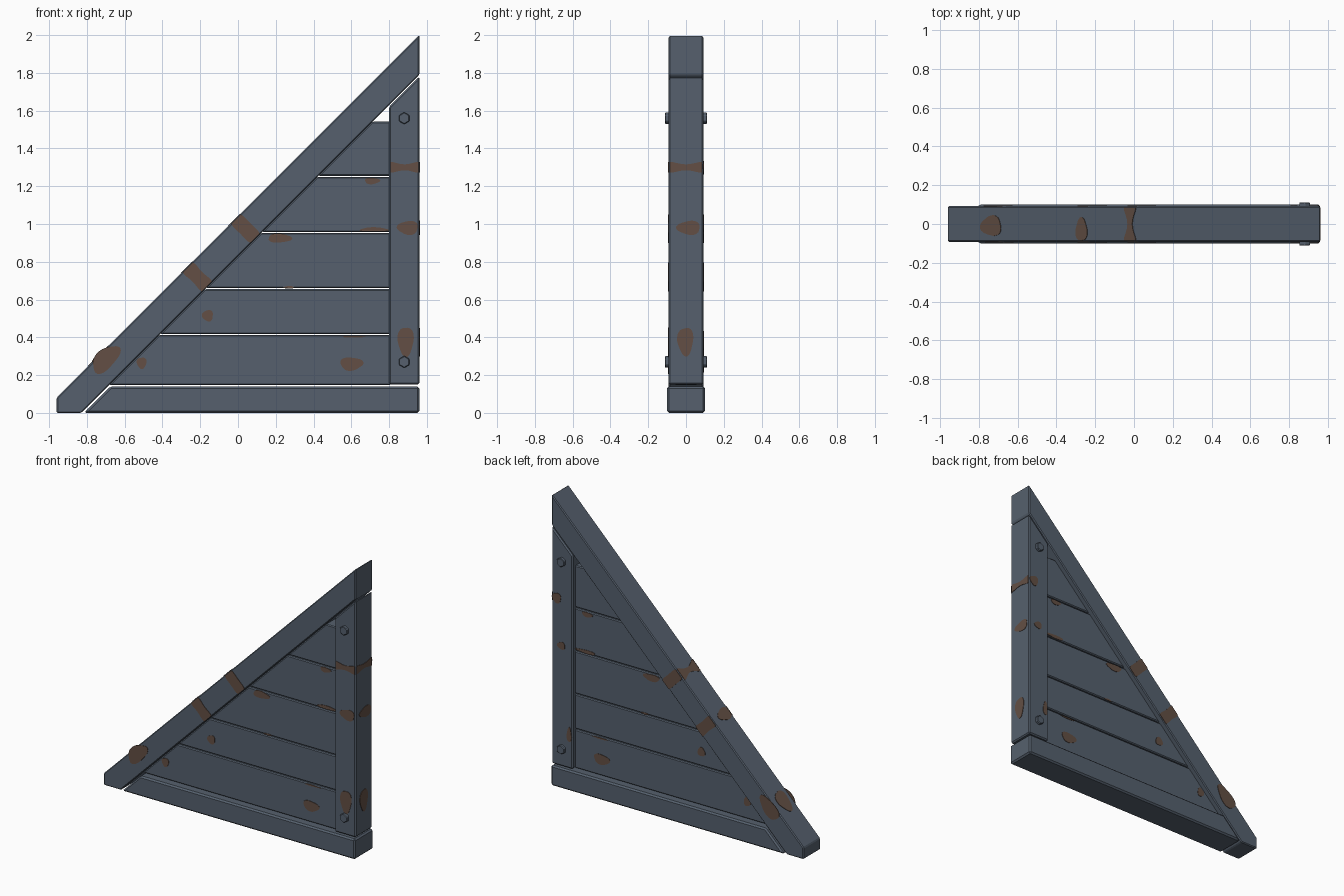
import bpy, bmesh, math
from mathutils import Vector

if "Cube" in bpy.data.objects:
    bpy.data.objects.remove(bpy.data.objects["Cube"], do_unlink=True)


def make_material(name, colour):
    mat = bpy.data.materials.new(name)
    mat.use_nodes = True
    mat.diffuse_color = colour
    mat.node_tree.nodes["Principled BSDF"].inputs["Base Color"].default_value = colour
    return mat


STEEL = make_material("slate steel", (0.092, 0.118, 0.155, 1))
RUST = make_material("rust brown", (0.125, 0.078, 0.058, 1))


def finish(name, bm, mat):
    bmesh.ops.recalc_face_normals(bm, faces=bm.faces[:])
    mesh = bpy.data.meshes.new(name)
    bm.to_mesh(mesh)
    bm.free()
    mesh.materials.append(mat)
    obj = bpy.data.objects.new(name, mesh)
    bpy.context.collection.objects.link(obj)
    return obj


def extrude_outline(name, points, offset, mat):
    """Closed outline pushed along one offset to make a solid."""
    bm = bmesh.new()
    face = bm.faces.new([bm.verts.new(p) for p in points])
    result = bmesh.ops.extrude_face_region(bm, geom=[face], use_keep_orig=True)
    moved = [g for g in result["geom"] if isinstance(g, bmesh.types.BMVert)]
    bmesh.ops.translate(bm, verts=moved, vec=offset)
    return finish(name, bm, mat)


def beam(name, outline, half_depth, bevel):
    points = [(x, -half_depth, z) for x, z in outline]
    obj = extrude_outline(name, points, Vector((0, 2 * half_depth, 0)), STEEL)
    mod = obj.modifiers.new("edge bevel", "BEVEL")
    mod.width = bevel
    mod.segments = 1
    mod.limit_method = "ANGLE"
    return obj


# Frame: the inner edge of the sloping beam runs along z = x + SLOPE
SLOPE = 0.83
RIGHT = 0.96
POST_X = 0.80
BEAM_Y, BASE_Y, PLANK_Y = 0.092, 0.1, 0.06

beam("diagonal_beam", [(-RIGHT, 0), (-SLOPE, 0), (RIGHT, RIGHT + SLOPE),
                       (RIGHT, 2), (-RIGHT, 0.08)], BEAM_Y, 0.006)
beam("base_beam", [(0.015 - SLOPE, 0), (RIGHT, 0), (RIGHT, 0.14),
                   (0.155 - SLOPE, 0.14)], BASE_Y, 0.01)
beam("upright_post", [(POST_X, 0.15), (RIGHT, 0.15), (RIGHT, RIGHT + SLOPE - 0.01),
                      (POST_X, POST_X + SLOPE - 0.01)], BEAM_Y, 0.008)

# Infill planks, cut to the slope
levels = [0.145, 0.415, 0.658, 0.955, 1.252, 1.545]
for i, (low, high) in enumerate(zip(levels, levels[1:])):
    z0, z1 = low + 0.003, high - 0.003
    beam(f"plank_{i + 1}", [(z0 - SLOPE, z0), (POST_X + 0.01, z0),
                            (POST_X + 0.01, z1), (z1 - SLOPE, z1)], PLANK_Y, 0.006)

# Hexagonal bolts through the post
for name, z in (("lower_bolt", 0.27), ("upper_bolt", 1.56)):
    ring = [(0.88 + 0.032 * math.cos(a), z + 0.032 * math.sin(a))
            for a in (math.radians(30 + 60 * k) for k in range(6))]
    beam(name, ring, 0.112, 0.004)

# Rust patches: thin plates with uneven rounded outlines
X, Y, Z = Vector((1, 0, 0)), Vector((0, 1, 0)), Vector((0, 0, 1))
ALONG = (X + Z).normalized()
ACROSS = (Z - X).normalized()
count = 0


def rust(origin, u, v, normal, ru, rv, waist=0.0):
    """Blob of half sizes ru, rv; a waist narrows it and squares off its ends."""
    global count
    count += 1
    points = []
    for k in range(28):
        t = math.tau * k / 28
        wobble = 1 + 0.1 * math.sin(3 * t + count) * (waist == 0)
        a = math.cos(t) * wobble
        b = math.sin(t) * wobble
        if waist:
            a = max(-1, min(1, 1.3 * a))
            b *= 1 - waist + waist * a * a
        points.append(Vector(origin) + u * (ru * a) + v * (rv * b) - normal * 0.001)
    extrude_outline(f"rust_patch_{count}", points, normal * 0.004, RUST)


# Patches repeated on front and back
plank_rust = [(0.71, 1.228, 0.04, 0.017), (0.22, 0.925, 0.062, 0.024),
              (0.72, 0.97, 0.075, 0.012), (0.27, 0.665, 0.03, 0.006),
              (-0.16, 0.515, 0.029, 0.03), (-0.51, 0.265, 0.026, 0.03),
              (0.6, 0.26, 0.06, 0.035), (0.61, 0.403, 0.06, 0.005)]
for side in (-1, 1):
    n = Y * side
    for x, z, rx, rz in plank_rust:
        rust((x, side * PLANK_Y, z), X, Z, n, rx, rz)
    y = side * BEAM_Y
    rust((-0.70, y, 0.285), ALONG, ACROSS, n, 0.09, 0.05)
    rust((-0.215, y, 0.72), ACROSS, ALONG, n, 0.071, 0.06, 0.4)
    rust((0.04, y, 0.975), ACROSS, ALONG, n, 0.071, 0.055, 0.3)

# Patches on the post faces
rust((0.882, -BEAM_Y, 1.3), X, Z, -Y, 0.074, 0.045, 0.65)
rust((0.9, -BEAM_Y, 0.98), X, Z, -Y, 0.055, 0.037)
rust((0.888, -BEAM_Y, 0.38), X, Z, -Y, 0.042, 0.078)
rust((0.92, BEAM_Y, 1.3), X, Z, Y, 0.034, 0.035)
rust((0.885, BEAM_Y, 0.98), X, Z, Y, 0.03, 0.025)
rust((0.825, BEAM_Y, 0.38), X, Z, Y, 0.018, 0.05)
rust((RIGHT, 0, 1.3), Y, Z, X, 0.084, 0.045, 0.65)
rust((RIGHT, 0.015, 0.98), Y, Z, X, 0.062, 0.037)
rust((RIGHT, -0.003, 0.38), Y, Z, X, 0.042, 0.075)

# Patches on the sloping top face
for x, y, ry, rs, waist in ((-0.735, -0.01, 0.052, 0.075, 0), (-0.27, -0.03, 0.06, 0.042, 0),
                            (-0.02, 0, 0.086, 0.07, 0.75)):
    rust((x, y, x + 1.04), Y, ALONG, ACROSS, ry, rs, waist)
